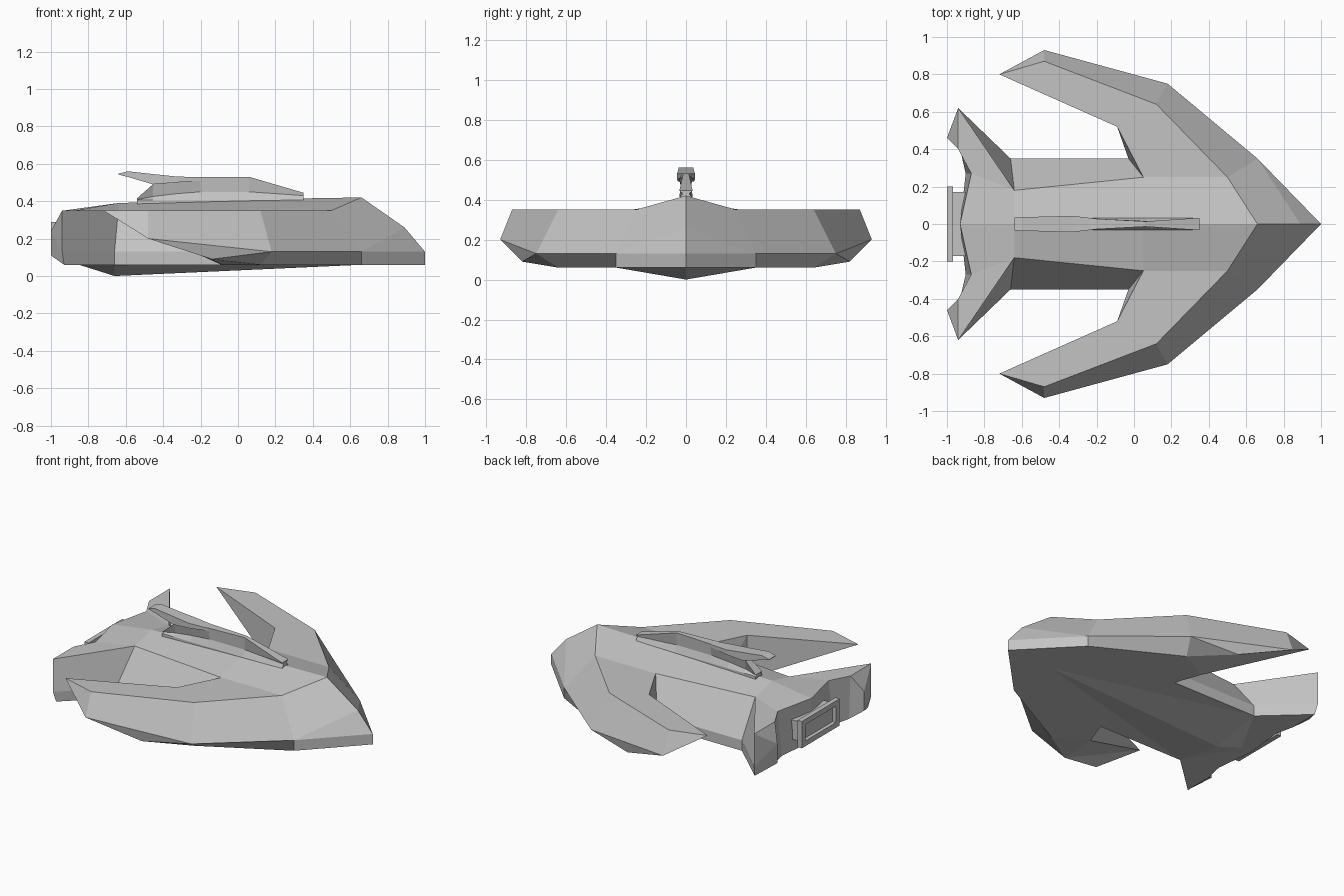
import bpy, bmesh
from mathutils import Vector

cube = bpy.data.objects.get("Cube")
if cube:
    bpy.data.objects.remove(cube)

grey = bpy.data.materials.new("hull_grey")
grey.use_nodes = True
colour = (0.55, 0.55, 0.55, 1)
grey.diffuse_color = colour
grey.node_tree.nodes["Principled BSDF"].inputs["Base Color"].default_value = colour


def finish(name, bm):
    """Turn a bmesh into a flat shaded object."""
    bmesh.ops.remove_doubles(bm, verts=bm.verts, dist=0.0005)
    bmesh.ops.recalc_face_normals(bm, faces=bm.faces)
    mesh = bpy.data.meshes.new(name)
    bm.to_mesh(mesh)
    bm.free()
    mesh.materials.append(grey)
    obj = bpy.data.objects.new(name, mesh)
    bpy.context.collection.objects.link(obj)
    return obj


def facets(bm, points, panels):
    """Add each panel, given by corner names, on both sides of the ship."""
    for side in (1, -1):
        for panel in panels:
            corners = [points[n] for n in panel.split()]
            bm.faces.new([bm.verts.new((x, y * side, z)) for x, y, z in corners])


def loft(name, sections):
    """Skin closed cross-sections and cap both ends."""
    bm = bmesh.new()
    rings = [[bm.verts.new(p) for p in s] for s in sections]
    for a, b in zip(rings, rings[1:]):
        for i in range(len(a)):
            j = (i + 1) % len(a)
            bm.faces.new((a[i], a[j], b[j], b[i]))
    bm.faces.new(rings[0])
    bm.faces.new(rings[-1])
    return finish(name, bm)


# Main heights of the hull: deck edge, upper rim and flat bottom
deck, rim, floor = 0.35, 0.13, 0.06

spine = {
    "tip": (1, 0, rim), "tip_low": (1, 0, floor), "nose": (0.89, 0, 0.26),
    "peak": (0.66, 0, 0.42), "ridge": (0.05, 0, 0.41),
    "ridge_end": (-0.64, 0, 0.39), "stern": (-0.93, 0, deck),
    "stern_low": (-0.93, 0, floor), "keel_front": (0.66, 0, floor),
    "keel": (-0.66, 0, 0), "keel_back": (-0.85, 0, floor),
}
wing = {
    "brow": (0.5, 0.25, deck), "bend": (0.12, 0.64, deck),
    "end": (-0.48, 0.87, deck), "point": (-0.72, 0.8, deck),
    "inner": (-0.09, 0.52, deck), "root": (0.05, 0.25, deck),
    "cheek": (0.66, 0.35, rim), "elbow": (0.18, 0.75, rim),
    "outer": (-0.48, 0.93, 0.2), "cheek_low": (0.66, 0.35, floor),
    "elbow_low": (0.12, 0.64, floor), "outer_low": (-0.14, 0.82, 0.09),
    "inner_low": (-0.09, 0.52, floor),
}
tail = {
    "root_rim": (-0.03, 0.35, rim), "root_low": (-0.03, 0.35, floor),
    "waist": (-0.64, 0.18, deck), "waist_rim": (-0.66, 0.35, rim),
    "waist_low": (-0.66, 0.35, floor), "crook": (-0.87, 0.27, deck),
    "crook_low": (-0.9, 0.27, floor), "fin": (-0.94, 0.62, deck),
    "fin_rim": (-0.94, 0.62, rim), "fin_low": (-0.93, 0.6, floor),
    "heel": (-1, 0.46, 0.24), "heel_low": (-1, 0.46, 0.11),
    "notch": (-0.94, 0.4, deck), "notch_low": (-0.93, 0.4, floor),
}
points = {**spine, **wing, **tail}

hull = bmesh.new()
# Deck
facets(hull, points, [
    "peak brow root ridge", "ridge root waist ridge_end",
    "brow bend inner root", "bend end point inner",
    "ridge_end waist crook stern", "waist fin crook", "crook fin notch"])
# Bow and outer wing slopes
facets(hull, points, [
    "peak nose cheek brow", "nose tip cheek", "brow cheek elbow bend",
    "bend elbow outer end", "end outer point",
    "tip tip_low cheek_low cheek", "cheek cheek_low elbow_low elbow",
    "elbow elbow_low outer_low", "elbow outer_low outer"])
# Wing underside, inner wall and root
facets(hull, points, [
    "elbow_low inner_low outer_low", "outer_low inner_low point",
    "outer_low point outer", "point inner_low inner",
    "inner inner_low root_low root_rim", "inner root_rim root"])
# Body sides and tail fins
facets(hull, points, [
    "root root_rim waist_rim waist", "root_rim root_low waist_low waist_rim",
    "waist waist_rim fin_rim fin", "waist_rim waist_low fin_low fin_rim",
    "stern crook crook_low stern_low", "crook notch notch_low crook_low",
    "notch heel heel_low notch_low", "notch fin heel", "fin fin_rim heel",
    "fin_rim fin_low heel_low heel", "fin_low notch_low heel_low"])
# Bottom and keel
facets(hull, points, [
    "tip_low cheek_low keel_front",
    "keel_front cheek_low elbow_low inner_low root_low",
    "keel_front root_low waist_low", "keel_front waist_low keel",
    "keel waist_low keel_back", "keel_back waist_low crook_low stern_low",
    "waist_low fin_low notch_low crook_low"])
finish("hull", hull)


# Dorsal fairing: wide foot, pinched waist, flared top
def fairing_section(x, waist, top, width):
    half = [(0.033, 0.385), (0.033, 0.405), (0.016, waist), (width, top)]
    return ([(x, y, z) for y, z in half]
            + [(x, -y, z) for y, z in reversed(half)])


loft("dorsal_fairing", [fairing_section(*s) for s in (
    (0.35, 0.43, 0.445, 0.033), (0.06, 0.45, 0.53, 0.014),
    (-0.2, 0.45, 0.53, 0.028), (-0.33, 0.44, 0.525, 0.04),
    (-0.455, 0.425, 0.49, 0.025), (-0.54, 0.408, 0.415, 0.033))])


# Swept spike behind the fairing
def spike_section(x, low, high, width):
    return [(x, -width, low), (x, width, low), (x, width, high), (x, -width, high)]


loft("dorsal_spike", [spike_section(*s) for s in (
    (-0.2, 0.51, 0.528, 0.028), (-0.33, 0.5, 0.532, 0.044),
    (-0.455, 0.49, 0.545, 0.04), (-0.59, 0.53, 0.56, 0.037),
    (-0.64, 0.542, 0.546, 0.035))])


# Engine nozzle: stem, then a frame with a recessed opening
def rectangle(x, width, height):
    centre = Vector((x, 0, 0.2))
    return [centre + Vector((0, y * width, z * height))
            for y, z in ((-1, -1), (1, -1), (1, 1), (-1, 1))]


loft("nozzle_stem", [rectangle(-0.86, 0.17, 0.065), rectangle(-0.97, 0.17, 0.065)])
loft("nozzle_frame", [
    rectangle(-0.968, 0.2, 0.09), rectangle(-1, 0.2, 0.09),
    rectangle(-1, 0.16, 0.055), rectangle(-0.975, 0.16, 0.055)])
